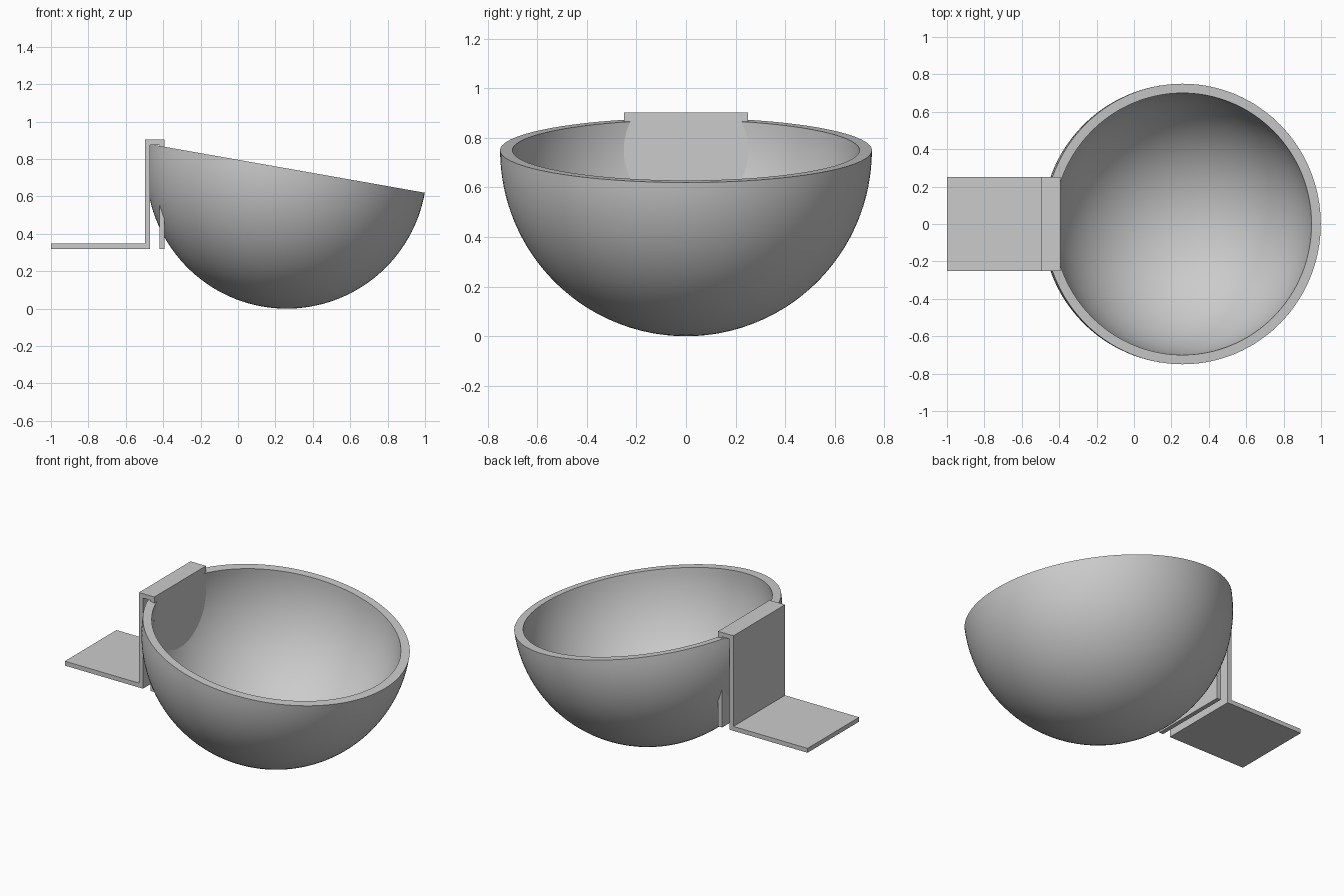
import bpy
import bmesh
from math import sin, cos, pi, radians

cube = bpy.data.objects.get("Cube")
if cube:
    bpy.data.objects.remove(cube, do_unlink=True)

grey = bpy.data.materials.new("plain grey")
grey.use_nodes = True
colour = (0.6, 0.6, 0.6, 1)
grey.diffuse_color = colour
grey.node_tree.nodes["Principled BSDF"].inputs["Base Color"].default_value = colour


def add_object(name, bm):
    bmesh.ops.recalc_face_normals(bm, faces=bm.faces)
    mesh = bpy.data.meshes.new(name)
    bm.to_mesh(mesh)
    bm.free()
    mesh.materials.append(grey)
    obj = bpy.data.objects.new(name, mesh)
    bpy.context.collection.objects.link(obj)
    return obj


# Bowl: thick hemispherical shell, spun from its section and tilted
OUTER, INNER, STEPS = 0.75, 0.70, 32
angles = [i / STEPS * pi / 2 for i in range(STEPS + 1)]
section = [(OUTER * sin(a), -OUTER * cos(a)) for a in angles]
section += [(INNER * sin(a), -INNER * cos(a)) for a in reversed(angles)]

bm = bmesh.new()
verts = [bm.verts.new((r, 0, z)) for r, z in section]
edges = [bm.edges.new(pair) for pair in zip(verts, verts[1:])]
bmesh.ops.spin(bm, geom=verts + edges, cent=(0, 0, 0), axis=(0, 0, 1),
               angle=2 * pi, steps=128, use_merge=True)
bmesh.ops.remove_doubles(bm, verts=bm.verts, dist=0.0005)
bowl = add_object("bowl", bm)
bowl.location = (0.26, 0, 0.75)
bowl.rotation_euler.y = radians(10)

bpy.ops.object.select_all(action='DESELECT')
bowl.select_set(True)
bpy.context.view_layer.objects.active = bowl
bpy.ops.object.shade_smooth_by_angle(angle=radians(30))

# Bracket: bent strip with a shelf, a back wall and a hook over the rim
T, BASE, TOP, HALF = 0.027, 0.32, 0.903, 0.25
WALL, HOOK = -0.497, -0.393
outline = [
    (-1, BASE), (WALL + T, BASE), (WALL + T, TOP - T), (HOOK - T, TOP - T),
    (HOOK - T, BASE), (HOOK, BASE), (HOOK, TOP), (WALL, TOP),
    (WALL, BASE + T), (-1, BASE + T),
]
bm = bmesh.new()
face = bm.faces.new([bm.verts.new((x, -HALF, z)) for x, z in outline])
extruded = bmesh.ops.extrude_face_region(bm, geom=[face])["geom"]
moved = [g for g in extruded if isinstance(g, bmesh.types.BMVert)]
bmesh.ops.translate(bm, verts=moved, vec=(0, 2 * HALF, 0))
# keep the front cap when the extrude has removed it
open_edges = [e for e in bm.edges if e.is_boundary]
if open_edges:
    bmesh.ops.holes_fill(bm, edges=open_edges, sides=0)
add_object("hook_bracket", bm)
